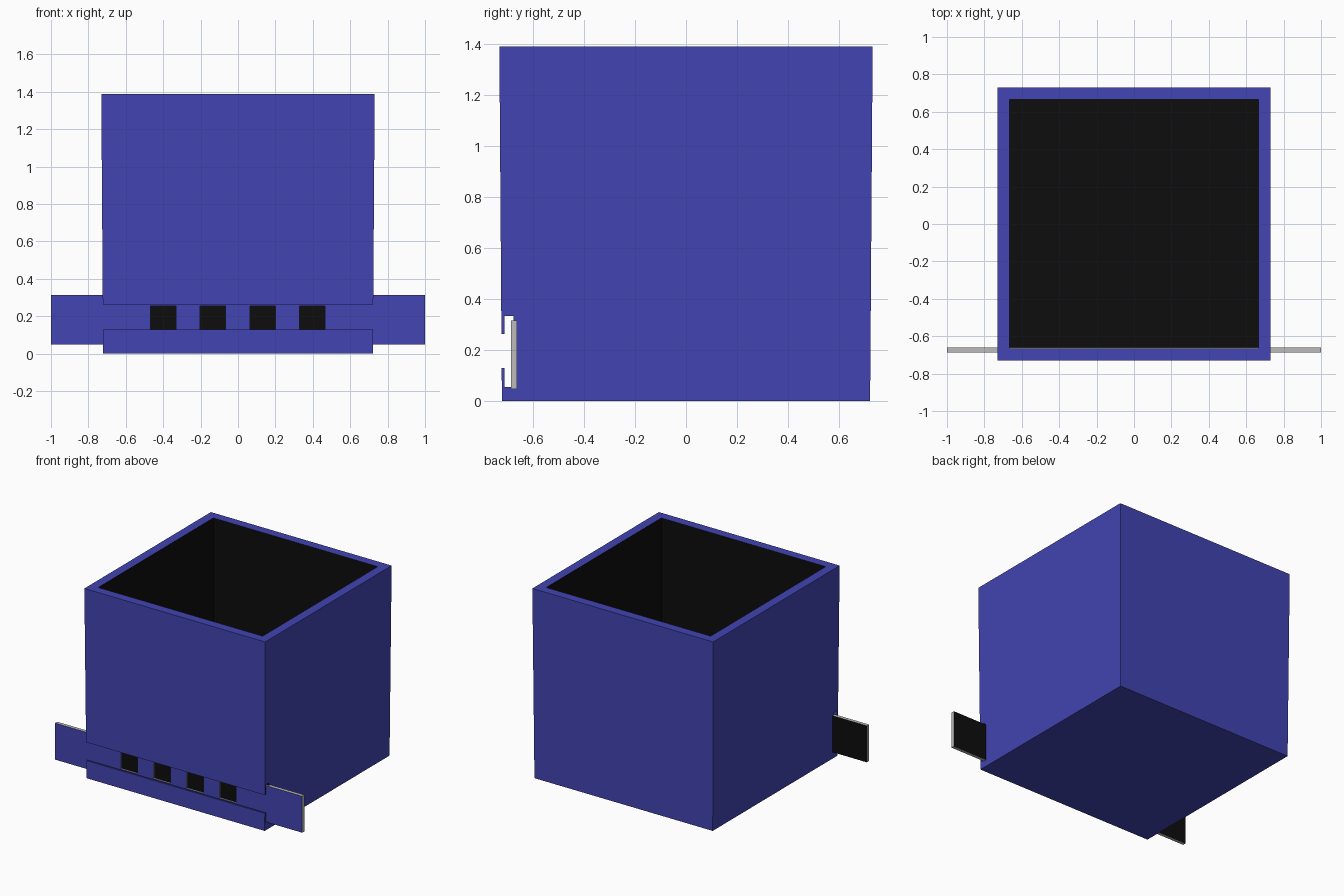
import bpy, bmesh
from mathutils import Vector

if "Cube" in bpy.data.objects:
    bpy.data.objects.remove(bpy.data.objects["Cube"])


def material(name, rgb):
    m = bpy.data.materials.new(name)
    m.diffuse_color = (*rgb, 1)
    m.use_nodes = True
    m.node_tree.nodes["Principled BSDF"].inputs["Base Color"].default_value = m.diffuse_color
    return m


blue = material("blue", (0.054, 0.058, 0.445))
black = material("black", (0.004, 0.004, 0.004))
grey = material("grey", (0.5, 0.5, 0.5))


def block(name, x, y, z, top_scale=1.0):
    """Box between (min, max) ranges, with an optional wider top."""
    bm = bmesh.new()
    bmesh.ops.create_cube(bm, size=1)
    for v in bm.verts:
        s = top_scale if v.co.z > 0 else 1
        v.co = Vector((s * x[v.co.x > 0], s * y[v.co.y > 0], z[v.co.z > 0]))
    mesh = bpy.data.meshes.new(name)
    bm.to_mesh(mesh)
    bm.free()
    ob = bpy.data.objects.new(name, mesh)
    bpy.context.collection.objects.link(ob)
    return ob


def cut(ob, cutters):
    """Subtract the cutters, then remove them."""
    for c in cutters:
        mod = ob.modifiers.new("cut", 'BOOLEAN')
        mod.operation = 'DIFFERENCE'
        mod.solver = 'EXACT'
        mod.object = c
        c.hide_render = True
    bpy.context.view_layer.update()
    deps = bpy.context.evaluated_depsgraph_get()
    mesh = bpy.data.meshes.new_from_object(ob.evaluated_get(deps))
    ob.modifiers.clear()
    ob.data = mesh
    for c in cutters:
        bpy.data.objects.remove(c)


def paint(ob, mats, rule):
    ob.data.materials.clear()
    for m in mats:
        ob.data.materials.append(m)
    for p in ob.data.polygons:
        p.material_index = rule(p.center, p.normal)


# Open box, slightly wider at the top, with a T-shaped slide channel in front
B, W, H = 0.721, 0.665, 1.388
box = block("box", (-B, B), (-B, B), (0, H), 0.731 / B)
cut(box, [
    block("cavity_cutter", (-W, W), (-W, W), (0.065, 1.6)),
    block("channel_cutter", (-1, 1), (-0.71, -0.675), (0.055, 0.334)),
    block("slot_cutter", (-1, 1), (-0.9, -0.70), (0.129, 0.263)),
])


def box_colour(c, n):
    inside = max(abs(c.x), abs(c.y)) < W + 0.001 and 0.06 < c.z < H - 0.01
    channel_back = n.y < -0.9 and abs(c.y + 0.675) < 0.002
    return int(inside or channel_back)


paint(box, [blue, black], box_colour)

# Sliding strip with four square windows
strip = block("sliding_strip", (-1, 1), (-0.686, -0.661), (0.048, 0.315))
cut(strip, [block("window_cutter", (x - 0.068, x + 0.068), (-0.8, -0.6), (0.122, 0.256))
            for x in (-0.4, -0.135, 0.132, 0.398)])
paint(strip, [blue, black, grey],
      lambda c, n: 0 if n.y < -0.9 else 1 if n.y > 0.9 else 2)
